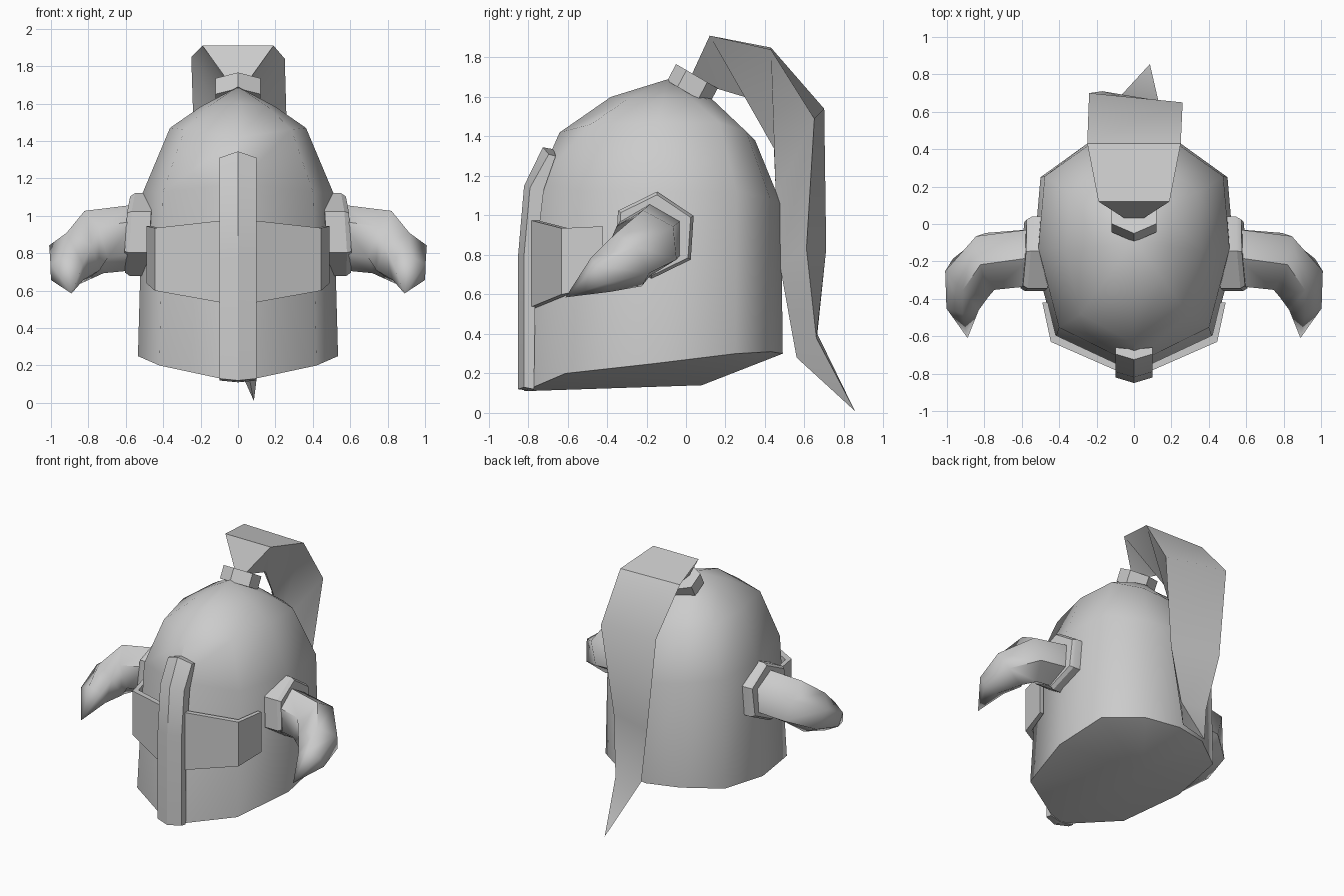
import bpy, bmesh, math
from mathutils import Vector

if "Cube" in bpy.data.objects:
    bpy.data.objects.remove(bpy.data.objects["Cube"])


def loft(name, rings, angle=40, smooth=True):
    """Skin closed rings; a ring of one point makes a tip, open ends get capped."""
    bm = bmesh.new()
    vs = [[bm.verts.new(p) for p in r] for r in rings]
    for a, b in zip(vs, vs[1:]):
        n = max(len(a), len(b))
        for i in range(n):
            j = (i + 1) % n
            if len(a) == 1:
                bm.faces.new((a[0], b[j], b[i]))
            elif len(b) == 1:
                bm.faces.new((a[i], a[j], b[0]))
            else:
                bm.faces.new((a[i], a[j], b[j], b[i]))
    for r in (vs[0], vs[-1]):
        if len(r) > 2:
            bm.faces.new(r)
    bmesh.ops.recalc_face_normals(bm, faces=bm.faces)
    me = bpy.data.meshes.new(name)
    bm.to_mesh(me)
    bm.free()
    ob = bpy.data.objects.new(name, me)
    bpy.context.collection.objects.link(ob)
    bpy.ops.object.select_all(action='DESELECT')
    ob.select_set(True)
    bpy.context.view_layer.objects.active = ob
    if smooth:
        bpy.ops.object.shade_smooth_by_angle(angle=math.radians(angle))
    return ob


def hexagon(c, t, r, wide=1.0, up=(0, 0, 1)):
    """Hexagon around centre c, facing along t, one corner towards up."""
    c, t, up = Vector(c), Vector(t).normalized(), Vector(up)
    u = (up - t * up.dot(t)).normalized()
    v = t.cross(u)
    return [c + r * (u * math.cos(k * math.pi / 3) + v * wide * math.sin(k * math.pi / 3))
            for k in range(6)]


# Helmet shell: ten-sided plan, scaled ring by ring up to the crown
plan = [(0, -.82), (.42, -.61), (.535, -.16), (.5, .25), (.25, .43), (0, .49)]
rim_z = [.11, .20, .25, .30, .31, .30]


def mirrored(half):
    return half + [(-x, y, z) for x, y, z in half[-2:0:-1]]


def level(sx, sy, cy, front, side, back):
    pts = []
    for x, y in plan:
        end = front if y < -.16 else back
        k = min(1, abs(x) / .5)
        pts.append((x * sx, cy + (y + .165) * sy, end + (side - end) * k))
    return mirrored(pts)


shell = [[(0, .08, .14)],
         mirrored([(x, y, z) for (x, y), z in zip(plan, rim_z)]),
         level(.955, .94, -.135, 1.17, 1.12, 1.06),
         level(.68, .756, -.145, 1.42, 1.47, 1.38),
         level(.37, .39, -.125, 1.60, 1.585, 1.59),
         [(0, -.09, 1.69)]]
loft("helmet_shell", shell, 50)

# Brow plate wrapped round the face: outer x, outer y, bottom z, top z
half = [(0, -.825, .52, .985), (.445, -.63, .60, .935), (.49, -.42, .64, .945)]
path = [(-x, y, b, t) for x, y, b, t in half[:0:-1]] + half
plate = []
for x, y, b, t in path:
    ix, iy = x * .94, y + (.035 if abs(x) < .48 else 0)
    plate.append([(x, y, b), (x, y, t), (ix, iy, t), (ix, iy, b)])
loft("brow_plate", plate, 25)

# Nose guard with a central ridge: ridge y, z, inner y, drop of the side edges
guard = []
for y, z, inner, drop in [(-.85, .12, -.78, -.01), (-.85, .80, -.77, 0),
                          (-.82, 1.15, -.73, .01), (-.725, 1.345, -.67, .035)]:
    guard.append([(-.1, y + .03, z - drop), (0, y, z), (.1, y + .03, z - drop),
                  (.1, inner + .01, z - drop - .01), (0, inner, z - .01),
                  (-.1, inner + .01, z - drop - .01)])
loft("nose_guard", guard, 25)

# Horns and their collars on both sides
spine = [(.55, -.18, .885, .175), (.77, -.20, .86, .175),
         (.875, -.29, .775, .155), (.915, -.43, .70, .10), (.89, -.61, .585, 0)]
for side, s in (("right", 1), ("left", -1)):
    rings = []
    for i, (x, y, z, r) in enumerate(spine):
        if r == 0:
            ring = [Vector((x, y, z))]
        else:
            a, b = Vector(spine[max(i - 1, 0)][:3]), Vector(spine[i + 1][:3])
            ring = hexagon((x, y, z), b - a if i else (1, 0, 0), r)
        rings.append([(p.x * s, p.y, p.z) for p in ring])
    loft(side + "_horn", rings, 60)
    collar = [[(p.x * s, p.y, p.z) for p in hexagon((x, -.16, .9), (1, .06, .06), r, 1, (0, .07, 1))]
              for x, r in [(.46, .222), (.565, .222), (.59, .205)]]
    loft(side + "_horn_collar", collar, 30)

# Plume socket tilted backwards
axis = (0, .5, .86)
socket = [hexagon(c, axis, .122, 1.15, (0, -1, 0)) for c in [(0, .01, 1.62), (0, .055, 1.705)]]
loft("plume_socket", socket, 30)

# Plume: wide back face with a keel on the inside, twisting to a tip
plume = [[(-.05, .03, 1.715), (.05, .03, 1.715), (0, .13, 1.65)],
         [(-.19, .12, 1.91), (.19, .12, 1.91), (0, .33, 1.59)],
         [(-.25, .43, 1.85), (.25, .43, 1.84), (0, .445, 1.34)],
         [(-.24, .70, 1.54), (.26, .65, 1.49), (0, .455, 1.10)],
         [(-.17, .71, .83), (.18, .61, .83), (.02, .475, .75)],
         [(-.09, .665, .40), (.13, .66, .38), (.03, .56, .28)],
         [(.085, .855, .01)]]
loft("plume", plume, 40)
